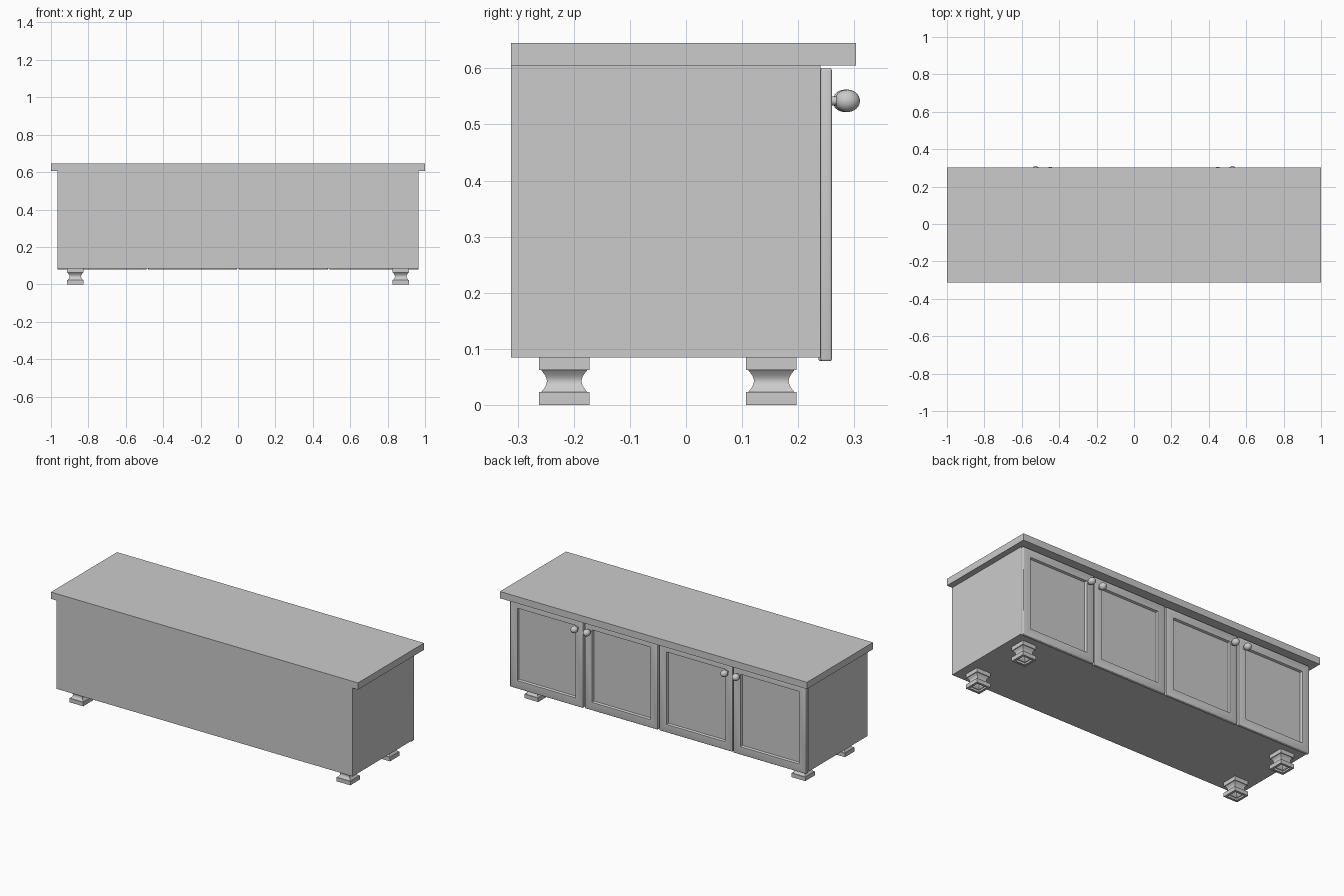
import bpy, bmesh
from math import sin, cos, pi, sqrt
from mathutils import Matrix

if "Cube" in bpy.data.objects:
    bpy.data.objects.remove(bpy.data.objects["Cube"])


def finish(bm, name, smooth=False):
    bmesh.ops.recalc_face_normals(bm, faces=bm.faces[:])
    me = bpy.data.meshes.new(name)
    bm.to_mesh(me)
    bm.free()
    ob = bpy.data.objects.new(name, me)
    bpy.context.collection.objects.link(ob)
    if smooth:
        bpy.ops.object.select_all(action='DESELECT')
        ob.select_set(True)
        bpy.context.view_layer.objects.active = ob
        bpy.ops.object.shade_smooth_by_angle(angle=pi / 6)
    return ob


def box_mesh(lo, hi):
    bm = bmesh.new()
    bmesh.ops.create_cube(bm, size=1)
    for v in bm.verts:
        v.co = [(a + b) / 2 + c * (b - a) for a, b, c in zip(lo, hi, v.co)]
    return bm


def lathe_mesh(profile, sides, turn=0.0):
    """Skin rings of the given (radius, height) profile around z."""
    bm = bmesh.new()
    rings = [[bm.verts.new((r * cos(turn + 2 * pi * i / sides),
                            r * sin(turn + 2 * pi * i / sides), h))
              for i in range(sides)] for r, h in profile]
    for a, b in zip(rings, rings[1:]):
        for i in range(sides):
            j = (i + 1) % sides
            bm.faces.new((a[i], a[j], b[j], b[i]))
    bmesh.ops.remove_doubles(bm, verts=bm.verts[:], dist=1e-5)
    return bm


# Carcass and overhanging top
finish(box_mesh((-0.965, -0.312, 0.085), (0.965, 0.24, 0.605)), "cabinet_body")
finish(box_mesh((-1, -0.312, 0.605), (1, 0.303, 0.645)), "table_top")

# Square feet with a concave neck, hollow from below
neck = [(0.041 - 0.010 * sin(pi * i / 12), 0.023 + 0.039 * i / 12) for i in range(13)]
foot = [(0.031, 0), (0.045, 0), (0.045, 0.023)] + neck + [(0.045, 0.062), (0.045, 0.085), (0.031, 0.085)]
for sx, side in ((-1, "left"), (1, "right")):
    for y, end in ((-0.217, "front"), (0.152, "back")):
        bm = lathe_mesh([(r * sqrt(2), h) for r, h in foot], 4, pi / 4)
        bmesh.ops.translate(bm, verts=bm.verts[:], vec=(sx * 0.87, y, 0))
        finish(bm, f"{end}_{side}_foot", True)


def door(x0, x1, front, name):
    bm = box_mesh((x0, front - 0.02, 0.078), (x1, front, 0.60))
    bmesh.ops.bevel(bm, geom=bm.edges[:], offset=0.004, segments=3,
                    profile=0.5, affect='EDGES')
    # Recessed centre panel
    face = max((f for f in bm.faces if f.calc_center_median().y > front - 1e-4),
               key=lambda f: f.calc_area())
    bmesh.ops.inset_region(bm, faces=[face], thickness=0.062)
    bmesh.ops.inset_region(bm, faces=[face], thickness=0.006, depth=-0.012)
    finish(bm, name, True)


# Round knob on a short stem
ball = [(0.020 * sin(a), 0.0275 - 0.0225 * cos(a)) for a in [pi * i / 16 for i in range(3, 17)]]
knob = [(0.008, -0.002), (0.008, 0.008)] + ball


def add_knob(x, front, name):
    bm = lathe_mesh(knob, 24)
    bm.transform(Matrix.Translation((x, front, 0.542)) @ Matrix.Rotation(-pi / 2, 4, 'X'))
    finish(bm, name, True)


# Two pairs of doors; the inner ones sit slightly deeper
for s, side in ((-1, "left"), (1, "right")):
    for a, b, kx, front, pos in ((0.005, 0.481, 0.448, 0.256, "inner"),
                                 (0.489, 0.965, 0.526, 0.26, "outer")):
        x0, x1 = sorted((s * a, s * b))
        door(x0, x1, front, f"{side}_{pos}_door")
        add_knob(s * kx, front, f"{side}_{pos}_knob")
